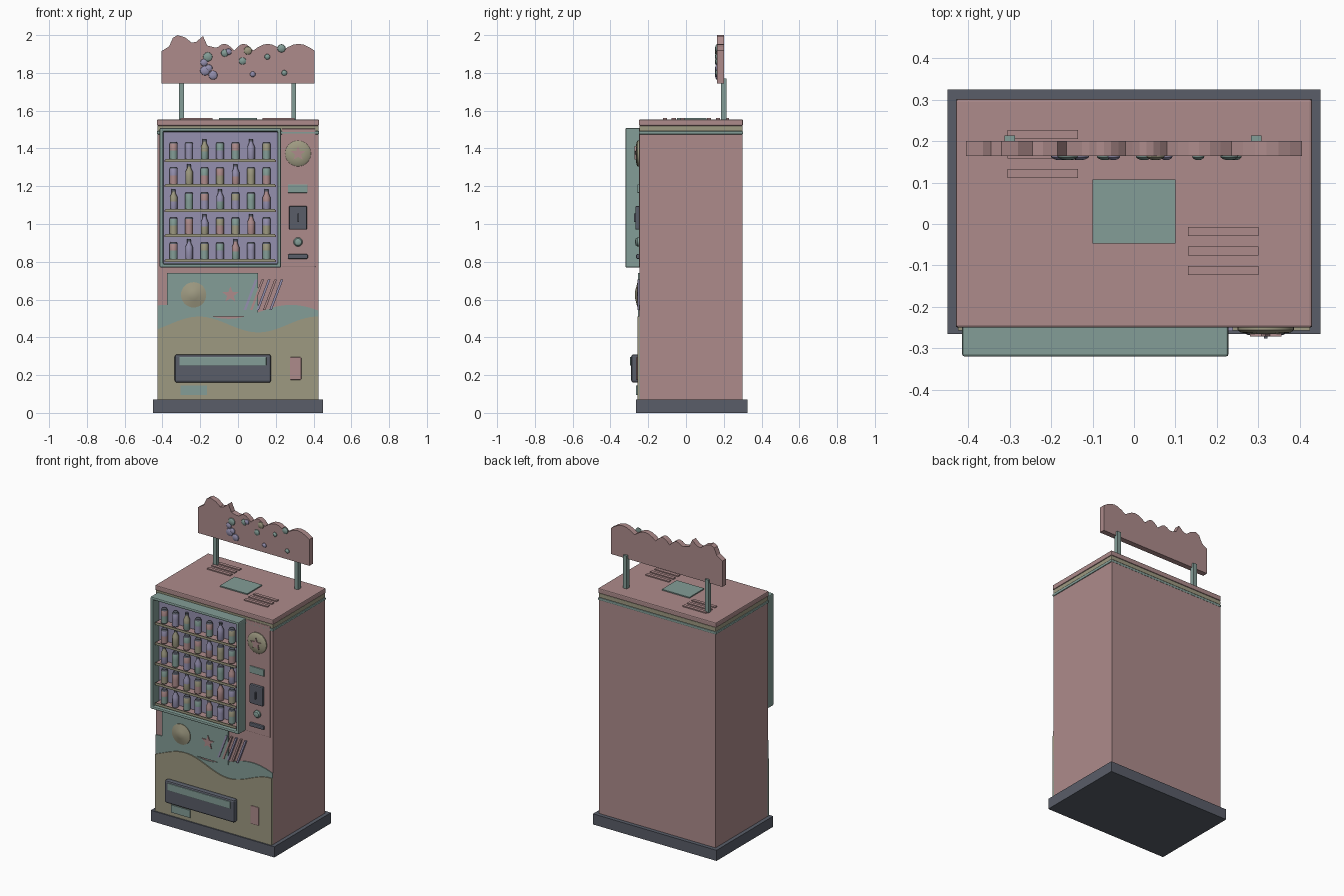
import bpy, bmesh, math
from mathutils import Matrix

old = bpy.data.objects.get("Cube")
if old:
    bpy.data.objects.remove(old, do_unlink=True)


def material(name, r, g, b):
    m = bpy.data.materials.new(name)
    m.use_nodes = True
    m.diffuse_color = (r, g, b, 1)
    m.node_tree.nodes["Principled BSDF"].inputs["Base Color"].default_value = (r, g, b, 1)
    return m


PINK = material("dusty pink", .42, .26, .26)
TEAL = material("soft teal", .23, .34, .31)
SAND = material("sand", .34, .32, .22)
SLATE = material("dark slate", .10, .11, .14)
LAVENDER = material("lavender", .30, .28, .43)


def finish(name, bm, mats, bevel=0, smooth=False):
    bmesh.ops.recalc_face_normals(bm, faces=bm.faces)
    me = bpy.data.meshes.new(name)
    bm.to_mesh(me)
    bm.free()
    for m in mats:
        me.materials.append(m)
    ob = bpy.data.objects.new(name, me)
    bpy.context.collection.objects.link(ob)
    if bevel:
        mod = ob.modifiers.new("soft edges", 'BEVEL')
        mod.width, mod.segments = bevel, 2
    if smooth:
        bpy.ops.object.select_all(action='DESELECT')
        ob.select_set(True)
        bpy.context.view_layer.objects.active = ob
        bpy.ops.object.shade_smooth_by_angle(angle=math.radians(35))
    return ob


def cube_mesh(x, y, z):
    bm = bmesh.new()
    size = Matrix.Diagonal((x[1] - x[0], y[1] - y[0], z[1] - z[0], 1))
    mid = Matrix.Translation((sum(x) / 2, sum(y) / 2, sum(z) / 2))
    bmesh.ops.create_cube(bm, size=1, matrix=mid @ size)
    return bm


def box(name, x, y, z, mat, bevel=0):
    return finish(name, cube_mesh(x, y, z), [mat], bevel)


def prism(name, pts, y0, y1, mat, bevel=0):
    """Extrude an x-z outline from y0 to y1."""
    bm = bmesh.new()
    face = bm.faces.new([bm.verts.new((x, y0, z)) for x, z in pts])
    ext = bmesh.ops.extrude_face_region(bm, geom=[face])
    moved = [v for v in ext["geom"] if isinstance(v, bmesh.types.BMVert)]
    bmesh.ops.translate(bm, verts=moved, vec=(0, y1 - y0, 0))
    return finish(name, bm, [mat], bevel)


def lathe(name, profile, loc, mats, bands=None, sides=12, facing=False):
    """Spin (radius, height) pairs; facing turns the axis to the front."""
    bm = bmesh.new()
    rings = [[bm.verts.new((r * math.cos(a), r * math.sin(a), h))
              for a in (2 * math.pi * i / sides for i in range(sides))]
             for r, h in profile]
    for k in range(len(rings) - 1):
        for i in range(sides):
            j = (i + 1) % sides
            f = bm.faces.new((rings[k][i], rings[k][j], rings[k + 1][j], rings[k + 1][i]))
            f.material_index = bands[k] if bands else 0
    bm.faces.new(rings[0])
    bm.faces.new(rings[-1]).material_index = bands[-1] if bands else 0
    ob = finish(name, bm, mats, smooth=True)
    ob.location = loc
    if facing:
        ob.rotation_euler.x = math.pi / 2
    return ob


def star(name, x, z, r, y0, y1, mat):
    pts = []
    for i in range(10):
        a, q = math.pi / 2 + i * math.pi / 5, r if i % 2 == 0 else r * .42
        pts.append((x + q * math.cos(a), z + q * math.sin(a)))
    prism(name, pts, y0, y1, mat)


# Cabinet
box("base_plinth", (-.45, .45), (-.265, .325), (0, .07), SLATE)
box("cabinet_body", (-.425, .425), (-.245, .3), (.07, 1.49), PINK)
box("trim_teal", (-.43, .43), (-.25, .302), (1.475, 1.492), TEAL, .004)
box("trim_sand", (-.427, .427), (-.247, .3), (1.492, 1.52), SAND, .004)
box("roof_cap", (-.43, .43), (-.25, .302), (1.52, 1.553), PINK, .006)

# Roof hatch and vent slats
box("roof_hatch", (-.1, .1), (-.047, .108), (1.55, 1.56), TEAL)
for i in range(3):
    for side, x, y in (("left", .13, -.112), ("right", -.305, .122)):
        yy = y + i * .047
        box(f"roof_slat_{side}_{i}", (x, x + .17), (yy - .011, yy + .011), (1.55, 1.56), PINK)

# Display case with a sunken lavender back
bm = cube_mesh((-.415, .228), (-.32, -.24), (.77, 1.508))
front = min(bm.faces, key=lambda f: f.calc_center_median().y)
bmesh.ops.inset_region(bm, faces=[front], thickness=.026)
walls = bmesh.ops.extrude_face_region(bm, geom=[front])
bmesh.ops.translate(bm, vec=(0, .066, 0),
                    verts=[v for v in walls["geom"] if isinstance(v, bmesh.types.BMVert)])
if front.is_valid:
    bm.faces.remove(front)
for f in bm.faces:
    c = f.calc_center_median()
    if abs(c.y + .254) < .002 and abs(f.normal.y) > .9:
        f.material_index = 1
finish("display_case", bm, [TEAL, LAVENDER], .006)

# Shelves stocked with cans and bottles
can = [(.017, 0), (.021, .005), (.021, .05), (.021, .085), (.017, .092), (.016, .095)]
bottle = [(.018, 0), (.02, .005), (.02, .045), (.02, .068), (.01, .09), (.01, .097), (.011, .11)]
tints = [TEAL, PINK, LAVENDER, SAND]
for r in range(5):
    z = 1.335 - r * .1325
    box(f"shelf_{r}", (-.388, .2), (-.308, -.25), (z - .007, z + .005), PINK)
    box(f"shelf_lip_{r}", (-.385, .195), (-.312, -.307), (z - .007, z + .009), SAND)
    for c in range(7):
        tall = (r + c) % 3 == 2
        mats = [tints[(r + 2 * c) % 4], tints[(r + c + 1) % 4], SLATE]
        loc = (-.341 + c * .082, -.28, z + .005)
        if tall:
            lathe(f"bottle_{r}_{c}", bottle, loc, mats, [0, 0, 1, 1, 1, 2])
        else:
            lathe(f"can_{r}_{c}", can, loc, mats, [0, 0, 1, 2, 2])

# Control panel
box("control_panel", (.232, .41), (-.25, -.24), (.772, 1.505), PINK, .003)
lathe("medallion", [(.068, 0), (.068, .008), (.06, .014), (.03, .018)],
      (.318, -.248, 1.373), [SAND], sides=32, facing=True)
star("medallion_star", .318, 1.373, .04, -.272, -.262, PINK)
box("price_display", (.264, .368), (-.258, -.245), (1.165, 1.21), TEAL, .003)
box("payment_reader", (.27, .365), (-.268, -.245), (.97, 1.095), SLATE, .006)
box("coin_slot", (.314, .322), (-.276, -.265), (1.01, 1.055), SLATE)
lathe("return_button", [(.024, 0), (.024, .01), (.018, .018), (.008, .021)],
      (.318, -.248, .905), [TEAL], sides=20, facing=True)
box("card_slot", (.264, .37), (-.264, -.245), (.815, .84), SLATE, .006)


# Wavy lower front
def wave(name, crest, y, mat):
    n = 36
    top = [(.425 - .85 * i / n, crest(.425 - .85 * i / n)) for i in range(n + 1)]
    prism(name, [(-.425, .07), (.425, .07)] + top, y, -.24, mat)


wave("wave_teal", lambda x: .535 - .037 * math.cos((x + .05) * 9.5), -.25, TEAL)
wave("wave_sand", lambda x: .468 - .042 * math.sin((x + .05) * 10), -.257, SAND)

# Poster with badge, star and slanted stripes
box("poster", (-.375, .105), (-.253, -.24), (.51, .74), TEAL)
lathe("poster_badge", [(.067, 0), (.067, .006), (.025, .017), (.012, .02)],
      (-.235, -.251, .625), [SAND], sides=32, facing=True)
star("poster_star", -.04, .625, .045, -.259, -.25, PINK)
for i in range(5):
    x = .03 + i * .034
    prism(f"poster_stripe_{i}", [(x, .545), (x + .013, .545), (x + .073, .705), (x + .06, .705)],
          -.258, -.243, PINK if i % 2 else LAVENDER)

# Delivery tray and small plates
box("delivery_tray", (-.335, .175), (-.29, -.25), (.16, .31), SLATE, .012)
box("delivery_flap", (-.31, .15), (-.296, -.28), (.25, .297), TEAL, .004)
box("info_plate", (-.305, -.165), (-.264, -.255), (.095, .145), TEAL)
box("service_plate", (.275, .335), (-.264, -.255), (.175, .295), PINK, .004)

# Roof sign with a scalloped top edge
for side, x in (("left", .295), ("right", -.3)):
    box(f"sign_post_{side}", (x - .013, x + .013), (.185, .214), (1.55, 1.77), TEAL)
edge = [(-.405, 1.915), (-.365, 1.94), (-.345, 1.985), (-.32, 2), (-.28, 1.988), (-.245, 1.96),
        (-.22, 1.965), (-.185, 1.995), (-.163, 1.945), (-.125, 1.935)]
for a, b in ((-.125, -.02), (-.02, .08), (.08, .235), (.235, .405)):
    for k in range(1, 7):
        t = k / 6
        edge.append((a + (b - a) * t, 1.918 + .036 * math.sin(math.pi * t)))
prism("sign_board", [(.405, 1.745), (-.405, 1.745)] + edge, .164, .2, PINK)

# Bubbles on the sign
bubbles = [(-.16, 1.885, .025, TEAL), (-.07, 1.905, .02, TEAL), (-.05, 1.912, .017, LAVENDER),
           (-.18, 1.855, .02, LAVENDER), (-.175, 1.812, .026, LAVENDER), (-.132, 1.788, .024, LAVENDER),
           (-.155, 1.825, .02, LAVENDER), (.024, 1.863, .02, TEAL), (.052, 1.918, .022, SAND),
           (.23, 1.93, .022, TEAL), (.155, 1.885, .015, TEAL), (.078, 1.793, .015, LAVENDER),
           (.245, 1.8, .015, TEAL)]
for i, (x, z, r, mat) in enumerate(bubbles):
    lathe(f"sign_bubble_{i}", [(r, 0), (r * .92, .005), (r * .6, .009), (r * .2, .011)],
          (x, .165, z), [mat], sides=16, facing=True)
